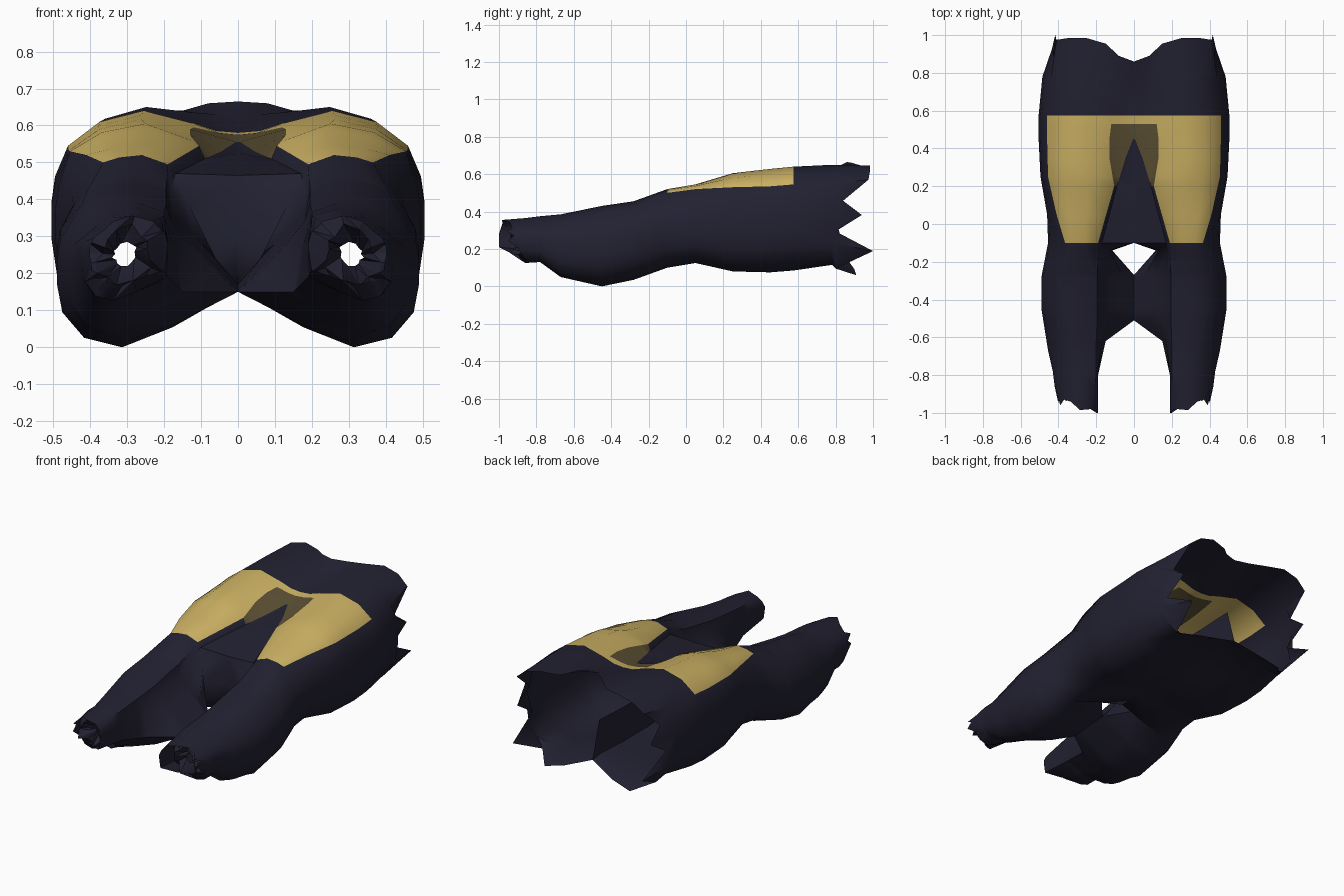
import bpy, bmesh, math, random
from mathutils import Vector

if "Cube" in bpy.data.objects:
    bpy.data.objects.remove(bpy.data.objects["Cube"])

random.seed(4)


def material(name, rgb):
    m = bpy.data.materials.new(name)
    m.diffuse_color = (*rgb, 1)
    m.use_nodes = True
    m.node_tree.nodes["Principled BSDF"].inputs["Base Color"].default_value = m.diffuse_color
    return m


MATS = [material("navy cloth", (0.016, 0.015, 0.031)),
        material("gold panel", (0.61, 0.445, 0.127)),
        material("brown trim", (0.107, 0.080, 0.034))]

# Outer side of one leg: y, widest x, panel edge x, panel edge z, top z, bottom z
OUTER = [
    (-1.00, .40, .37, .31, .355, .17), (-.86, .42, .38, .32, .365, .125),
    (-.78, .43, .38, .33, .375, .13), (-.67, .455, .40, .34, .385, .05),
    (-.45, .49, .42, .39, .43, .0), (-.28, .49, .41, .42, .455, .035),
    (-.10, .455, .365, .50, .52, .10), (.05, .46, .41, .52, .545, .125),
    (.25, .495, .455, .53, .605, .08), (.45, .505, .46, .535, .628, .075),
    (.575, .505, .46, .545, .64, .085), (.78, .485, .44, .55, .65, .115),
    (.98, .43, .41, .57, .645, .06)]

# Inner side: y, ridge x z, notch x z, centre x z, wall z, inner bottom x z
INNER = [
    (-1.00, .23, .34, .20, .31, .19, .28, .24, .20, .21),
    (-.80, .20, .355, .195, .32, .19, .28, .22, .19, .19),
    (-.62, .20, .37, .19, .33, .17, .27, .20, .15, .15),
    (-.51, .195, .385, .18, .34, .13, .28, .21, .0, .15),
    (-.27, .195, .43, .18, .37, .12, .30, .24, .0, .17),
    (-.14, .19, .475, .18, .43, .13, .38, .28, .115, .19),
    (-.10, .19, .495, .17, .47, .0, .465, .30, .0, .17),
    (.20, .105, .545, .09, .51, .0, .525, .34, .0, .16),
    (.35, .13, .575, .045, .53, .0, .54, .35, .0, .15),
    (.45, .13, .59, .005, .556, .0, .556, .35, .0, .15),
    (.53, .12, .595, .05, .58, .0, .575, .35, .0, .15),
    (.575, .12, .605, .06, .585, .0, .58, .35, .0, .15),
    (.78, .12, .635, .06, .63, .0, .625, .36, .0, .16),
    (.98, .15, .64, .08, .66, .0, .665, .36, .0, .15)]

# Torn hems: y of each section point at the ankle and at the waist
ANKLE = [-1, -.99, -.98, -.985, -.94, -.93, -.96, -.92, -.95, -.90, -.88, -.90, -.95, -1, -1]
WAIST = [.86, .89, .955, .985, .985, .975, .84, .94, .80, 1.0, .80, .91, .90, .86, .80]


def sample(table, y):
    for a, b in zip(table, table[1:]):
        if y <= b[0] + 1e-6:
            t = (y - a[0]) / (b[0] - a[0])
            return [p + (q - p) * t for p, q in zip(a[1:], b[1:])]


def section(y):
    xo, xg, zg, zt, zb = sample(OUTER, y)
    xr, zr, xv, zv, xc, zc, zw, xi, zi = sample(INNER, y)
    w, h = xo - xi, zt - zb
    return [(xc, zc), (xv, zv), (xr, zr),
            (xr + .4 * (xg - xr), zt),
            (xr + .75 * (xg - xr), zt - .32 * (zt - zg)),
            (xg, zg),
            (xo - .01, zb + .68 * h), (xo, zb + .55 * h),
            (xo, zb + .40 * h), (xo - .03 * w, zb + .22 * h),
            (xo - .15 * w, zb + .06 * h), (xo - .36 * w, zb),
            (xo - .64 * w, zb + .35 * (zi - zb)),
            (xi, zi), ((xc + xi) / 2, zw)]


def tint(strip, y):
    """Pick the colour of a face from its strip and its place along the leg."""
    if not -.1 < y < .575 or strip > 4:
        return 0
    if strip >= 2 or y > .53:
        return 1
    if (strip == 1 and y > .2) or y > .45:
        return 2
    return 0


def finish(name, bm, angle):
    me = bpy.data.meshes.new(name)
    bm.to_mesh(me)
    bm.free()
    for m in MATS:
        me.materials.append(m)
    ob = bpy.data.objects.new(name, me)
    bpy.context.collection.objects.link(ob)
    mod = ob.modifiers.new("other side", 'MIRROR')
    mod.use_mirror_merge = True
    mod.merge_threshold = .001
    bpy.ops.object.select_all(action='DESELECT')
    ob.select_set(True)
    bpy.context.view_layer.objects.active = ob
    bpy.ops.object.shade_smooth_by_angle(angle=math.radians(angle))
    return ob


# Trousers: one leg lofted along y, mirrored across the middle
ys = sorted({r[0] for r in OUTER} | {r[0] for r in INNER})
bm = bmesh.new()
rings = []
for y in ys:
    ends = ANKLE if y == ys[0] else WAIST if y == ys[-1] else None
    rings.append([bm.verts.new((x, ends[k] if ends else y, z))
                  for k, (x, z) in enumerate(section(y))])
n = len(rings[0])
for i in range(len(ys) - 1):
    mid = (ys[i] + ys[i + 1]) / 2
    for k in range(n):
        if k == n - 1 and mid > -.1:
            continue  # both legs share one space behind the crotch
        j = (k + 1) % n
        f = bm.faces.new((rings[i][k], rings[i][j], rings[i + 1][j], rings[i + 1][k]))
        f.material_index = tint(k, mid)
bmesh.ops.recalc_face_normals(bm, faces=bm.faces)
finish("trousers", bm, 50)

# Crumpled cloth folded into each ankle, with a small gap left open
bm = bmesh.new()
pts = section(-.86)
mid = Vector((sum(p[0] for p in pts) / n, 0, sum(p[1] for p in pts) / n))
rim = [Vector((x, -.86, z)) for x, z in pts]
loops = [[bm.verts.new(p) for p in rim]]
for scale, depth in ((.6, -.90), (.25, -.84)):
    loop = []
    for p in rim:
        s = scale * random.uniform(.75, 1.25)
        loop.append(bm.verts.new((mid.x + (p.x - mid.x) * s,
                                  depth + random.uniform(-.05, .05),
                                  mid.z + (p.z - mid.z) * s)))
    loops.append(loop)
for a, b in zip(loops, loops[1:]):
    for k in range(n):
        j = (k + 1) % n
        bm.faces.new((a[k], a[j], b[j]))
        bm.faces.new((a[k], b[j], b[k]))
finish("ankle_folds", bm, 20)
